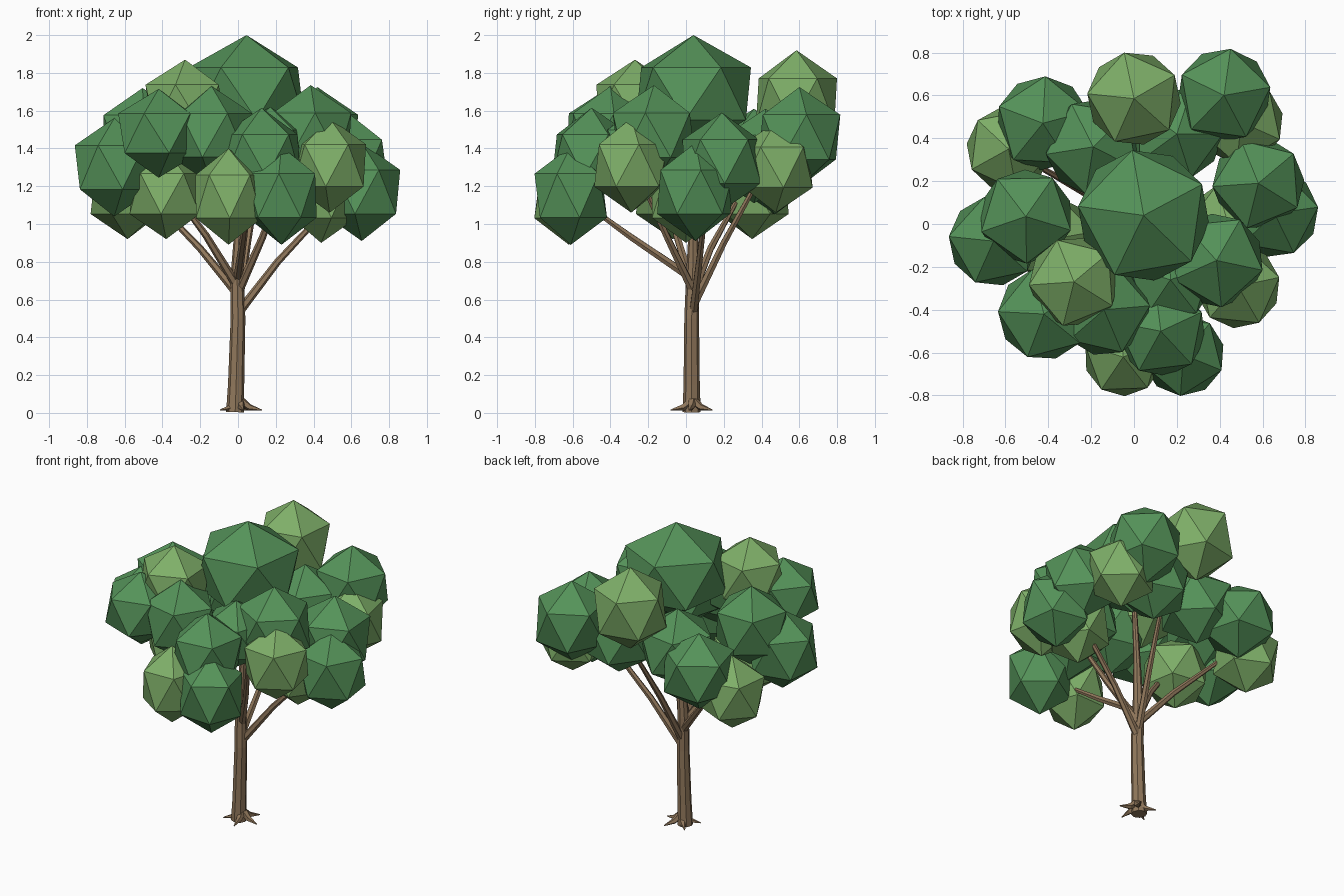
import bpy, bmesh, math
from mathutils import Vector, Matrix

if "Cube" in bpy.data.objects:
    bpy.data.objects.remove(bpy.data.objects["Cube"])


def material(name, rgb):
    m = bpy.data.materials.new(name)
    m.diffuse_color = (*rgb, 1)
    m.use_nodes = True
    m.node_tree.nodes["Principled BSDF"].inputs["Base Color"].default_value = m.diffuse_color
    return m


BARK = material("bark", (0.28, 0.185, 0.105))
DARK = material("dark_leaf", (0.09, 0.29, 0.1))
LIGHT = material("light_leaf", (0.21, 0.43, 0.14))


def finish(name, bm, mat):
    bmesh.ops.recalc_face_normals(bm, faces=bm.faces[:])
    me = bpy.data.meshes.new(name)
    bm.to_mesh(me)
    bm.free()
    me.materials.append(mat)
    bpy.context.collection.objects.link(bpy.data.objects.new(name, me))


def limb(name, path, radii, sides):
    """Faceted tapering tube along a path."""
    bm = bmesh.new()
    pts = [Vector(p) for p in path]
    rings = []
    for i, (p, r) in enumerate(zip(pts, radii)):
        d = pts[min(i + 1, len(pts) - 1)] - pts[max(i - 1, 0)]
        q = Vector((0, 0, 1)).rotation_difference(d.normalized())
        rings.append([bm.verts.new(p + q @ Vector((r * math.cos(a), r * math.sin(a), 0)))
                      for a in (math.tau * k / sides for k in range(sides))])
    for a, b in zip(rings, rings[1:]):
        for k in range(sides):
            n = (k + 1) % sides
            bm.faces.new((a[k], a[n], b[n], b[k]))
    bm.faces.new(rings[0])
    bm.faces.new(rings[-1])
    finish(name, bm, BARK)


def clump(name, x, y, z, r, h, turn, mat):
    """Leaf clump: icosahedron, radius r, half height h."""
    bm = bmesh.new()
    bmesh.ops.create_icosphere(bm, subdivisions=1, radius=1, matrix=(
        Matrix.Translation((x, y, z)) @ Matrix.Diagonal((r, r, h, 1))
        @ Matrix.Rotation(math.radians(turn), 4, 'Z')))
    finish(name, bm, mat)


# Trunk
limb("trunk", [(-.015, .03, 0.004), (-.01, .03, .15), (0, .03, .5), (-.005, .035, .72), (.01, .04, 1.05), (.04, .04, 1.6)],
     [.048, .043, .039, .035, .022, .012], 8)

# Roots
for i in range(5):
    a = math.radians(135 + 72 * i)
    c, s = math.cos(a), math.sin(a)
    limb(f"root_{i + 1}", [(.01 + t * c, .035 + t * s, z) for t, z in ((.01, .06), (.05, .03), (.118, .015))],
         [.024, .018, .003], 5)

# Branches: start, bend, tip
branches = [
    ((.01, .04, .54), (.21, .07, .8), (.6, .12, 1.22)),
    ((.0, .02, .72), (.03, -.29, .93), (.06, -.58, 1.14)),
    ((-.01, .04, .64), (-.2, .13, .87), (-.5, .3, 1.18)),
    ((-.01, .03, .68), (-.17, -.05, .94), (-.38, -.1, 1.22)),
    ((.01, .03, .66), (.13, -.1, .93), (.26, -.26, 1.28)),
    ((.0, .04, .57), (.05, .2, .9), (.12, .42, 1.3)),
]
for i, path in enumerate(branches):
    limb(f"branch_{i + 1}", path, [.024, .019, .011], 6)

# Leaf clumps: x, y, z, radius, half height, turn
dark = [
    (.045, .04, 1.69, .345, .31, 28), (.42, .60, 1.46, .245, .265, 10),
    (.58, .19, 1.33, .24, .26, 40), (.655, .05, 1.17, .23, .26, 8),
    (.385, -.17, 1.47, .245, .265, 60), (.125, -.50, 1.36, .235, .255, 25),
    (.23, -.61, 1.15, .215, .26, 50), (-.14, -.40, 1.47, .24, .26, 5),
    (-.42, -.42, 1.48, .24, .235, 33), (-.505, .035, 1.46, .245, .26, 55),
    (-.655, -.08, 1.30, .235, .26, 30), (-.425, .47, 1.30, .245, .25, 15),
    (-.19, .36, 1.36, .25, .25, 45), (.2, .42, 1.36, .24, .25, 0),
    (.17, -.26, 1.40, .22, .22, 20),
]
light = [
    (0, .585, 1.65, .245, .27, 30), (.485, -.29, 1.31, .22, .25, 12),
    (.50, .475, 1.30, .22, .24, 48), (-.05, -.62, 1.145, .205, .255, 20),
    (-.28, -.27, 1.63, .235, .24, 40), (-.585, .35, 1.16, .22, .24, 65),
    (-.38, -.07, 1.16, .22, .24, 10), (.44, .0, 1.14, .21, .24, 35),
]
for label, mat, group in (("dark", DARK, dark), ("light", LIGHT, light)):
    for i, c in enumerate(group):
        clump(f"{label}_leaf_clump_{i + 1}", *c, mat)
